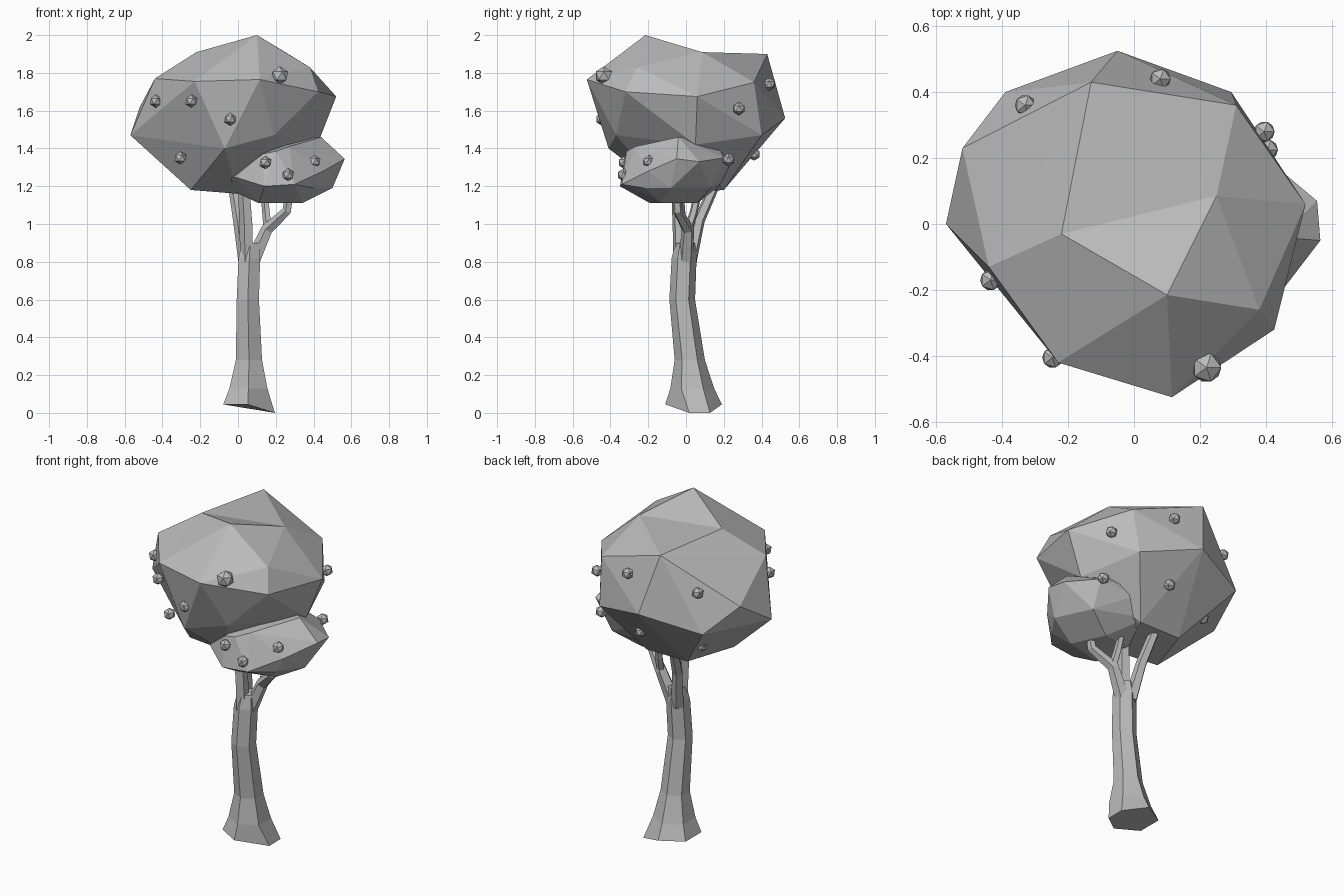
import bpy, bmesh, math
from mathutils import Vector

cube = bpy.data.objects.get("Cube")
if cube:
    bpy.data.objects.remove(cube, do_unlink=True)

# One flat colour for the whole tree
grey = bpy.data.materials.new("plain_grey")
grey.use_nodes = True
grey.diffuse_color = (0.5, 0.5, 0.5, 1)
grey.node_tree.nodes["Principled BSDF"].inputs["Base Color"].default_value = (0.5, 0.5, 0.5, 1)


def finish(name, bm):
    bmesh.ops.recalc_face_normals(bm, faces=bm.faces)
    mesh = bpy.data.meshes.new(name)
    bm.to_mesh(mesh)
    bm.free()
    mesh.materials.append(grey)
    obj = bpy.data.objects.new(name, mesh)
    bpy.context.collection.objects.link(obj)
    return obj


def faceted_hull(name, points):
    """Low-poly clump of leaves wrapped around a few corner points."""
    bm = bmesh.new()
    for p in points:
        bm.verts.new(p)
    res = bmesh.ops.convex_hull(bm, input=bm.verts)
    loose = {g for g in res["geom_interior"] + res["geom_unused"] if isinstance(g, bmesh.types.BMVert)}
    bmesh.ops.delete(bm, geom=list(loose), context="VERTS")
    return finish(name, bm)


def limb(name, path, sides, upright=False):
    """Tapered faceted tube along (x, y, z, radius) stations."""
    bm = bmesh.new()
    pts = [Vector(p[:3]) for p in path]
    rings = []
    for i, p in enumerate(pts):
        axis = pts[min(i + 1, len(pts) - 1)] - pts[max(i - 1, 0)]
        turn = Vector((0, 0, 1)).rotation_difference(axis.normalized())
        ring = []
        for k in range(sides):
            a = math.tau * (k + 0.5) / sides
            off = Vector((math.cos(a), math.sin(a), 0)) * path[i][3]
            ring.append(bm.verts.new(p + (off if upright else turn @ off)))
        rings.append(ring)
    for low, high in zip(rings, rings[1:]):
        for k in range(sides):
            n = (k + 1) % sides
            bm.faces.new((low[k], low[n], high[n], high[k]))
    bm.faces.new(rings[0])
    bm.faces.new(rings[-1])
    return finish(name, bm)


# Trunk with a flared foot and one narrow root toe reaching the ground
trunk = limb("trunk", [(.052, .04, .045, .15), (.055, .033, .13, .116), (.058, .02, .28, .08),
                       (.052, -.02, .6, .068), (.06, -.01, .82, .066), (.065, -.005, .9, .052)], 6, True)
for v in trunk.data.vertices:
    if v.co.z < .06 and v.co.x > .12:
        v.co = (.195, .072 + math.copysign(.055, v.co.y - .04), 0)

# Branches
limb("front_branch", [(.05, -.03, .8, .038), (.045, -.035, 1, .038), (.03, -.05, 1.26, .032)], 5)
limb("back_branch", [(.04, .02, .8, .038), (.005, .07, 1.02, .031), (-.035, .18, 1.27, .027)], 5)
limb("side_branch", [(.08, 0, .8, .042), (.155, .01, .97, .034), (.26, -.045, 1.07, .026),
                     (.28, -.05, 1.2, .023)], 5)
limb("side_twig", [(.16, .01, .97, .024), (.15, .04, 1.06, .022), (.135, .08, 1.24, .02)], 5)

# Main crown, with its highest corner pulled up into a peak
crown = faceted_hull("main_crown", [
    (.1, -.215, 1.905), (-.22, -.03, 1.91), (.25, .085, 1.91), (-.13, .43, 1.9),
    (.38, -.26, 1.83), (-.44, -.13, 1.77), (.115, -.525, 1.765), (-.23, -.42, 1.755),
    (.31, .36, 1.75), (.425, -.32, 1.7), (.52, .06, 1.675), (-.52, .23, 1.62),
    (-.39, .4, 1.48), (-.05, .525, 1.56), (-.57, 0, 1.47), (.295, .4, 1.47),
    (.19, -.37, 1.47), (-.07, -.41, 1.4), (.42, .05, 1.42), (-.25, -.1, 1.18),
    (0, -.1, 1.16), (.12, .2, 1.18), (-.15, .2, 1.18)])
peak = min(crown.data.vertices, key=lambda v: (v.co - Vector((.1, -.215, 1.905))).length)
peak.co.z = 2

# Small lower crown
faceted_hull("lower_crown", [
    (.44, -.04, 1.46), (.27, -.27, 1.41), (.2, -.315, 1.385), (.13, -.31, 1.37), (.2, .15, 1.45),
    (.565, -.05, 1.345), (.555, .07, 1.33), (.45, -.2, 1.28), (.4, .2, 1.35),
    (.2, .23, 1.3), (.1, .23, 1.36), (.08, .2, 1.22), (.0, .08, 1.28), (-.07, -.13, 1.23),
    (-.02, -.24, 1.25), (.14, -.35, 1.2), (.3, -.34, 1.21), (.5, -.08, 1.19), (.4, .13, 1.19),
    (-.04, -.1, 1.18), (.34, -.13, 1.11), (.25, .06, 1.11), (.11, -.19, 1.11),
    (.1, .04, 1.12), (.4, -.22, 1.19)])

# Fruits scattered over both crowns
fruits = [
    (.22, -.435, 1.785), (-.435, -.17, 1.65), (-.247, -.405, 1.65), (-.04, -.445, 1.555),
    (-.305, -.215, 1.35), (.395, .28, 1.61), (.08, .44, 1.74), (-.33, .36, 1.7),
    (-.28, .25, 1.33), (.05, .36, 1.37), (.405, .225, 1.34), (.145, -.325, 1.325),
    (.265, -.33, 1.26), (.405, -.195, 1.33)]
for i, spot in enumerate(fruits):
    bm = bmesh.new()
    bmesh.ops.create_icosphere(bm, subdivisions=1, radius=.05 if i == 0 else .035)
    bmesh.ops.translate(bm, verts=bm.verts, vec=spot)
    finish("fruit_%d" % (i + 1), bm)
